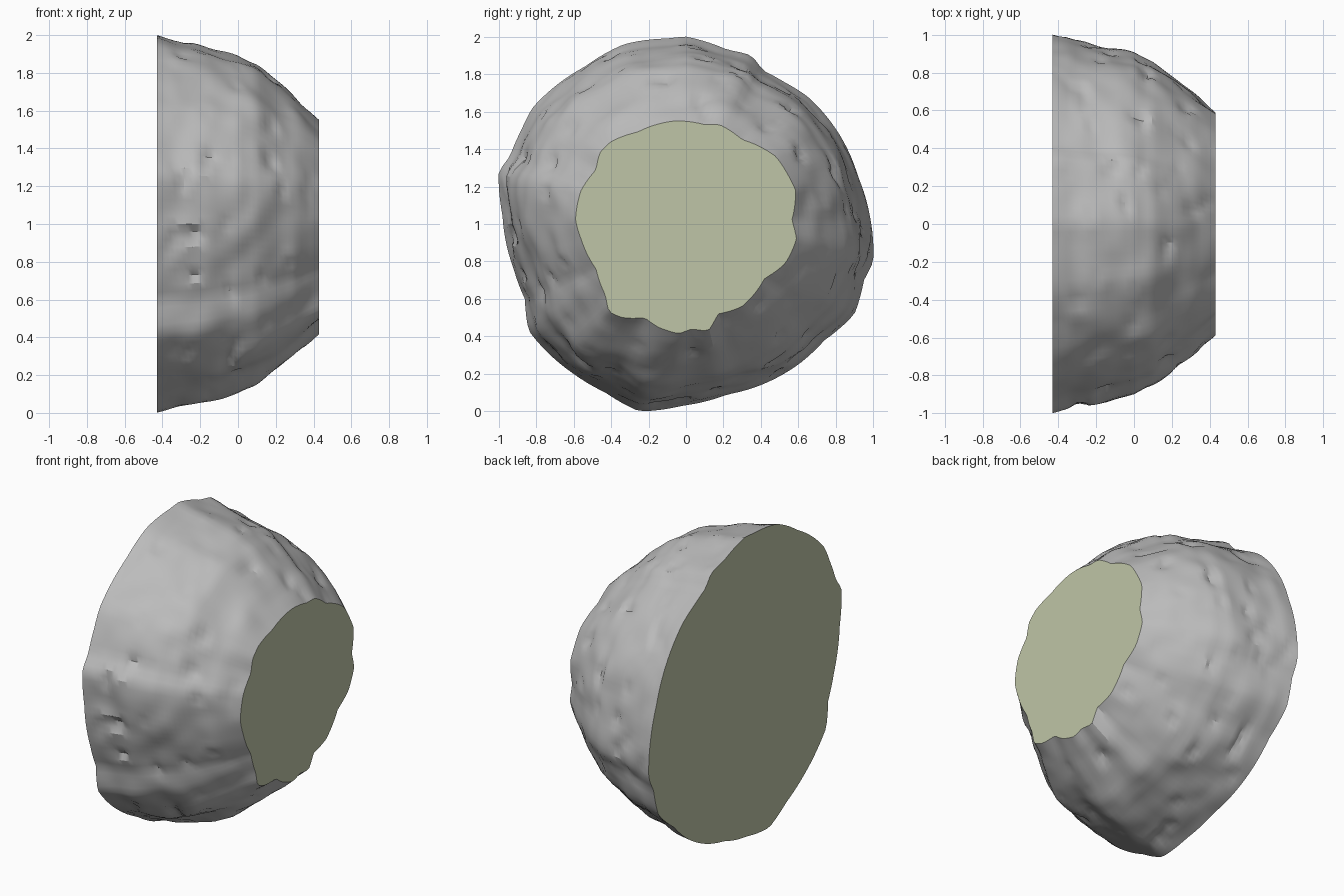
import bpy, bmesh, math
from mathutils import Vector, noise

cube = bpy.data.objects.get("Cube")
if cube:
    bpy.data.objects.remove(cube, do_unlink=True)


def material(name, rgb, rough=0.8):
    m = bpy.data.materials.new(name)
    m.use_nodes = True
    m.diffuse_color = (*rgb, 1)
    bsdf = m.node_tree.nodes["Principled BSDF"]
    bsdf.inputs["Base Color"].default_value = (*rgb, 1)
    bsdf.inputs["Roughness"].default_value = rough
    return m


# Outlines of the two cut ends as (y, z)
large_end = [(0, 2), (-.1, 1.99), (-.33, 1.96), (-.54, 1.84), (-.82, 1.62), (-.88, 1.5),
             (-.94, 1.36), (-1, 1.28), (-.98, 1.05), (-.92, .76), (-.86, .6), (-.84, .43),
             (-.6, .2), (-.43, .1), (-.25, 0), (-.02, .03), (.22, .09), (.4, .14),
             (.6, .25), (.74, .38), (.9, .52), (.95, .7), (1, .8), (.98, 1.05),
             (.92, 1.25), (.83, 1.46), (.65, 1.68), (.52, 1.76), (.41, 1.82),
             (.35, 1.9), (.22, 1.93)]
small_end = [(-.06, 1.55), (.1, 1.53), (.18, 1.53), (.3, 1.45), (.48, 1.36), (.54, 1.27),
             (.585, 1.18), (.565, 1.02), (.59, .92), (.53, .79), (.42, .71), (.3, .56),
             (.17, .52), (.12, .43), (.03, .44), (-.04, .415), (-.15, .45), (-.22, .5),
             (-.34, .5), (-.41, .53), (-.43, .62), (-.48, .76), (-.56, .92), (-.59, 1.02),
             (-.56, 1.18), (-.48, 1.29), (-.46, 1.38), (-.4, 1.44), (-.26, 1.49)]
# How far the wall has moved from the large to the small outline, along x
profile = [(-.43, 0), (-.3, .08), (-.15, .15), (0, .25), (.1, .36),
           (.2, .53), (.3, .71), (.43, 1)]


def lerp_table(table, v):
    for (a, fa), (b, fb) in zip(table, table[1:]):
        if v <= b:
            return fa + (fb - fa) * (v - a) / (b - a)
    return table[-1][1]


def polar(points):
    """Angle/radius table about (0, 1), wrapped past both ends."""
    t = sorted((math.atan2(z - 1, y), math.hypot(y, z - 1)) for y, z in points)
    turn = 2 * math.pi
    return [(t[-1][0] - turn, t[-1][1])] + t + [(t[0][0] + turn, t[0][1])]


outer, inner = polar(large_end), polar(small_end)
SEGS, ROWS, HALF = 144, 36, .43

# Rough wall lofted between the two outlines
bm = bmesh.new()
rings = []
for j in range(ROWS + 1):
    x = -HALF + 2 * HALF * j / ROWS
    f = lerp_table(profile, x)
    fade = min(1, (HALF - abs(x)) / .1)
    ring = []
    for i in range(SEGS):
        a = -math.pi + 2 * math.pi * i / SEGS
        r = lerp_table(outer, a) * (1 - f) + lerp_table(inner, a) * f
        p = Vector((x, r * math.cos(a), r * math.sin(a)))
        bump = .022 * noise.noise(p * 3.2) + .014 * noise.noise(p * 7 + Vector((5, 2, 9)))
        pit = max(0, noise.noise(p * 9 + Vector((1, 7, 3))) - .3)
        r += fade * (bump - .06 * pit)
        ring.append(bm.verts.new((x, r * math.cos(a), 1 + r * math.sin(a))))
    rings.append(ring)
for lo, hi in zip(rings, rings[1:]):
    for i in range(SEGS):
        k = (i + 1) % SEGS
        bm.faces.new((lo[i], lo[k], hi[k], hi[i]))

# Flat cut faces
for ring in (rings[0], rings[-1]):
    bm.faces.new(ring).material_index = 1
bmesh.ops.recalc_face_normals(bm, faces=bm.faces)

mesh = bpy.data.meshes.new("cut_boulder")
bm.to_mesh(mesh)
bm.free()
boulder = bpy.data.objects.new("cut_boulder", mesh)
bpy.context.collection.objects.link(boulder)
mesh.materials.append(material("stone grey", (.5, .5, .5)))
mesh.materials.append(material("cut face olive", (.52, .56, .385)))

# Smooth wall with crisp rims
bpy.ops.object.select_all(action='DESELECT')
boulder.select_set(True)
bpy.context.view_layer.objects.active = boulder
bpy.ops.object.shade_smooth_by_angle(angle=math.radians(28))
